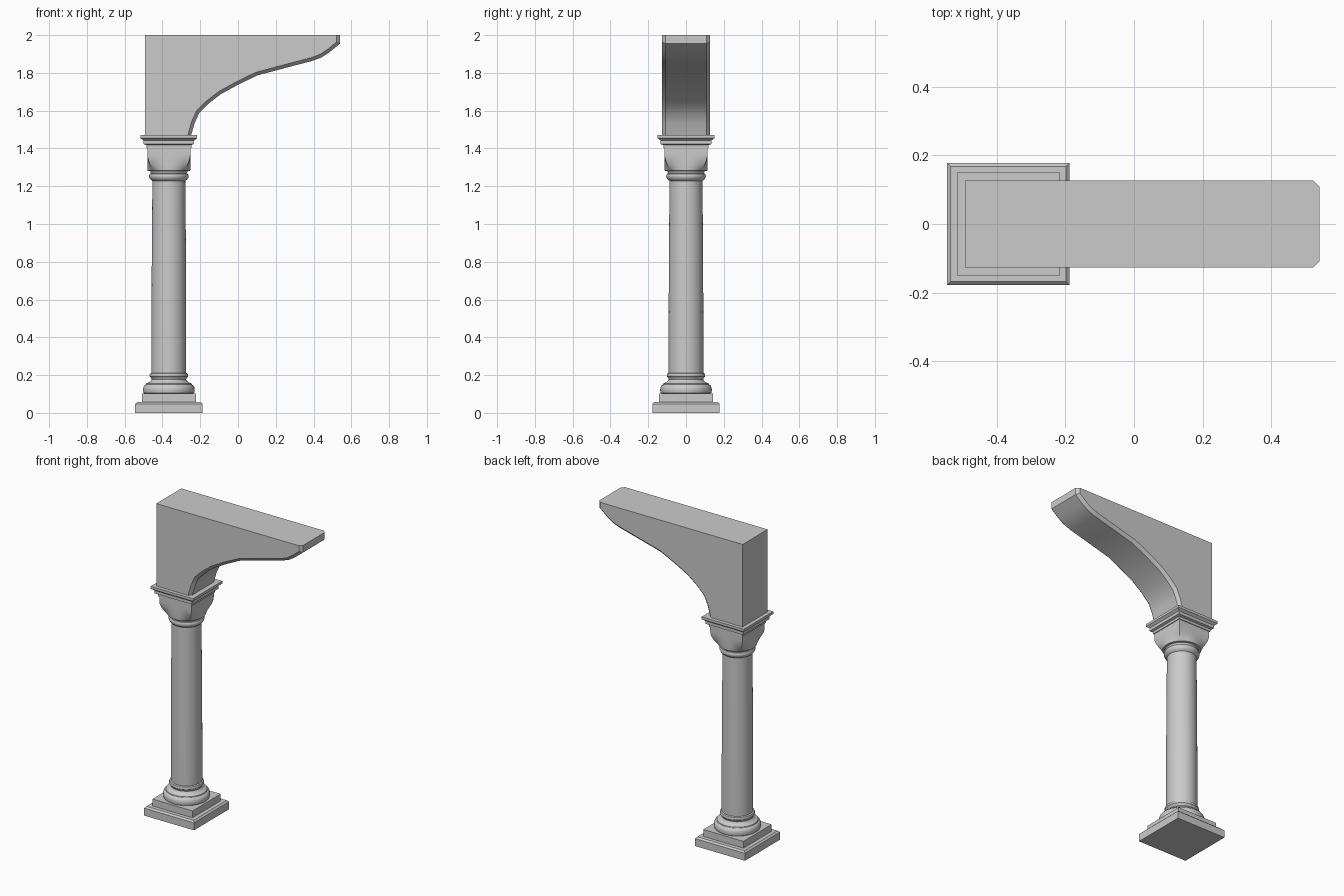
import bpy, bmesh, math
from mathutils import Vector

if "Cube" in bpy.data.objects:
    bpy.data.objects.remove(bpy.data.objects["Cube"])

CX = -0.366   # column axis
SEG = 48


def make(name, verts, faces, smooth=None):
    me = bpy.data.meshes.new(name)
    me.from_pydata(verts, [], faces)
    bm = bmesh.new()
    bm.from_mesh(me)
    bmesh.ops.recalc_face_normals(bm, faces=bm.faces)
    bm.to_mesh(me)
    bm.free()
    ob = bpy.data.objects.new(name, me)
    bpy.context.collection.objects.link(ob)
    if smooth:
        bpy.ops.object.select_all(action='DESELECT')
        ob.select_set(True)
        bpy.context.view_layer.objects.active = ob
        bpy.ops.object.shade_smooth_by_angle(angle=math.radians(smooth))
    return ob


def loft(name, rings, smooth=None):
    """Skin a stack of equal-length closed rings and cap both ends."""
    n = len(rings[0])
    verts = [p for r in rings for p in r]
    faces = [(k * n + i, k * n + (i + 1) % n, (k + 1) * n + (i + 1) % n, (k + 1) * n + i)
             for k in range(len(rings) - 1) for i in range(n)]
    faces += [tuple(range(n)), tuple(range(len(verts) - n, len(verts)))]
    return make(name, verts, faces, smooth)


def square(h, z):
    return [(CX + sx * h, sy * h, z) for sx, sy in ((-1, -1), (1, -1), (1, 1), (-1, 1))]


def blend(r, z, t):
    """Ring between a circle (t=0) and a square (t=1) of half width r."""
    ring = []
    for i in range(SEG):
        a = 2 * math.pi * i / SEG
        c, s = math.cos(a), math.sin(a)
        k = r * (1 - t + t / max(abs(c), abs(s)))
        ring.append((CX + k * c, k * s, z))
    return ring


def turned(name, profile):
    return loft(name, [blend(r, z, 0) for r, z in profile], 35)


# square plinth, two steps
loft("plinth_lower", [square(h, z) for h, z in ((0.178, 0), (0.178, 0.048), (0.168, 0.058))])
loft("plinth_upper", [square(h, z) for h, z in ((0.143, 0.055), (0.143, 0.102))])

# turned base mouldings
turned("base_moulding", [(0.125, 0.10), (0.134, 0.106), (0.137, 0.118), (0.136, 0.132),
                         (0.131, 0.144), (0.122, 0.150), (0.120, 0.156), (0.106, 0.161),
                         (0.095, 0.170), (0.092, 0.178), (0.094, 0.185), (0.101, 0.192),
                         (0.102, 0.200), (0.099, 0.208), (0.092, 0.212)])

# shaft with a slight taper
turned("shaft", [(0.092, 0.20), (0.092, 0.5), (0.090, 0.9), (0.087, 1.24)])

# neck ring
turned("neck_ring", [(0.087, 1.228), (0.098, 1.236), (0.104, 1.247), (0.105, 1.256),
                     (0.100, 1.266), (0.094, 1.268), (0.098, 1.274), (0.099, 1.285)])

# cushion capital, round below and square above
loft("capital", [blend(0.098, 1.280, 0), blend(0.113, 1.282, 0.0)]
     + [blend(0.114, 1.282 + 0.09 * u / 6, math.sin(math.pi / 2 * u / 6)) for u in range(1, 7)]
     + [blend(0.114, 1.405, 1)], 35)

# stepped abacus
loft("abacus", [square(h, z) for h, z in ((0.119, 1.402), (0.119, 1.418), (0.134, 1.423),
                                          (0.134, 1.442), (0.150, 1.454), (0.150, 1.470))])

# bracket: side profile with chamfered curved edge
curve = [Vector(p) for p in ((-0.250, 1.465), (-0.229, 1.535), (-0.205, 1.588), (-0.155, 1.638),
                             (-0.090, 1.688), (0.0, 1.737), (0.10, 1.786), (0.25, 1.826),
                             (0.395, 1.864), (0.445, 1.883), (0.490, 1.914), (0.540, 1.955),
                             (0.540, 2.0))]


def inset(pts, d):
    """Offset an open curve to its left (into the wood) with mitred corners."""
    out = []
    for i, p in enumerate(pts):
        dirs = [(pts[j + 1] - pts[j]).normalized() for j in (i - 1, i) if 0 <= j < len(pts) - 1]
        ns = [Vector((-e.y, e.x)) for e in dirs]
        m = sum(ns, Vector((0, 0))).normalized()
        out.append(p + m * d / m.dot(ns[0]))
    out[0].y, out[-1].y = pts[0].y, pts[-1].y
    return out


def side(pts, y):
    return [(-0.492, y, 2.0), (-0.492, y, 1.465)] + [(p.x, y, p.y) for p in pts]


inner = inset(curve, 0.018)
loft("bracket", [side(inner, -0.127), side(curve, -0.109),
                 side(curve, 0.109), side(inner, 0.127)], 28)
